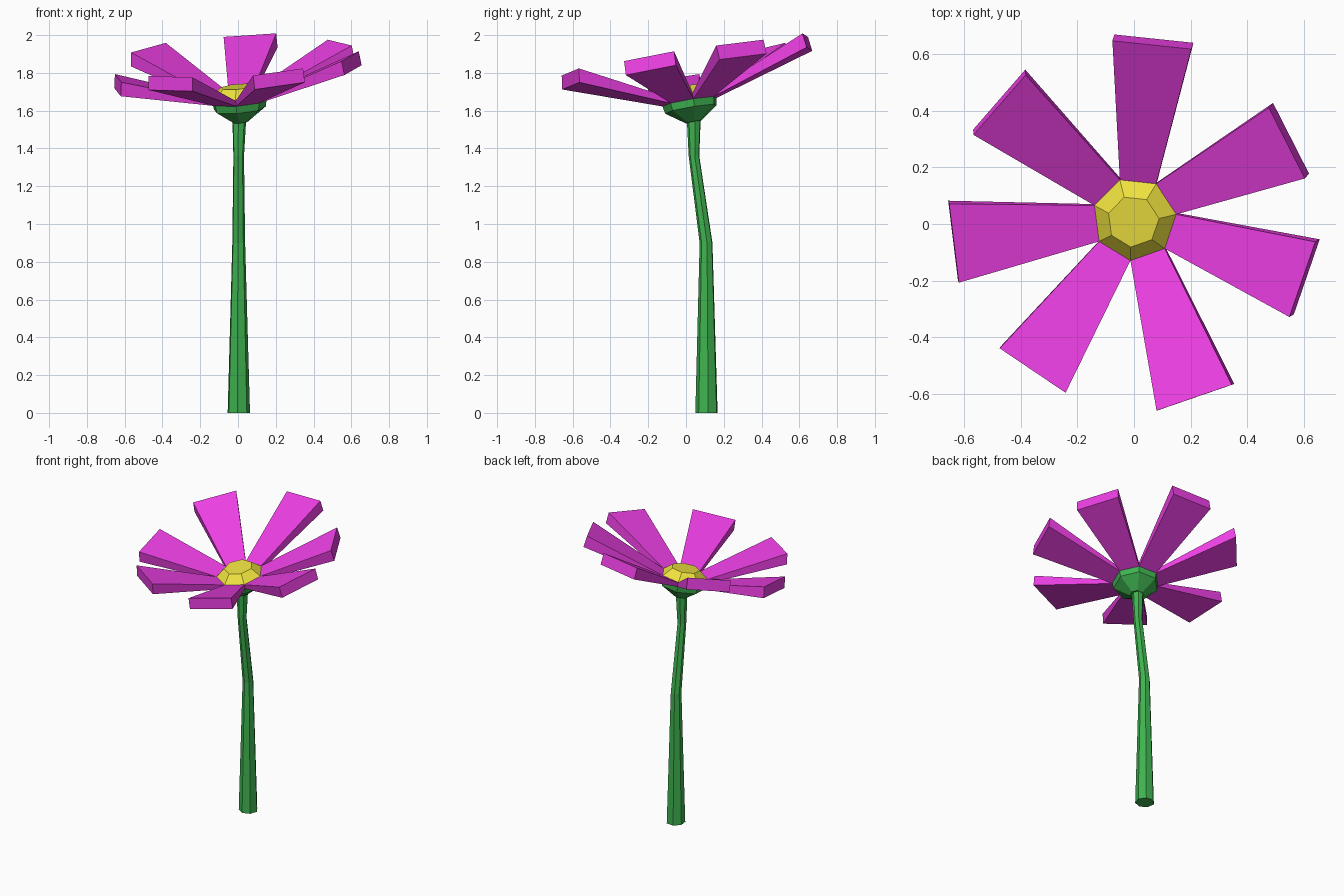
import bpy
from math import cos, sin, radians, tau
from mathutils import Vector

if "Cube" in bpy.data.objects:
    bpy.data.objects.remove(bpy.data.objects["Cube"])

SIDES, PHASE = 7, radians(7)
UP = Vector((-0.085, -0.167, 1)).normalized()      # tilted axis of the flower head
HEAD = Vector((0.004, 0.022, 1.648))
TILT = Vector((0, 0, 1)).rotation_difference(UP)


def material(name, rgb):
    m = bpy.data.materials.new(name)
    m.diffuse_color = (*rgb, 1)
    m.use_nodes = True
    m.node_tree.nodes["Principled BSDF"].inputs["Base Color"].default_value = m.diffuse_color
    return m


GREEN = material("green", (0.05, 0.45, 0.08))
PINK = material("magenta", (0.85, 0.05, 0.78))
YELLOW = material("yellow", (0.87, 0.77, 0.05))


def loft(name, rings, mat):
    """Closed solid through a stack of equal-length rings, lowest first."""
    n = len(rings[0])
    verts = [p for ring in rings for p in ring]
    faces = [tuple(reversed(range(n))), tuple(range(len(verts) - n, len(verts)))]
    for k in range(len(rings) - 1):
        for i in range(n):
            j = (i + 1) % n
            faces.append((k * n + i, k * n + j, k * n + n + j, k * n + n + i))
    mesh = bpy.data.meshes.new(name)
    mesh.from_pydata(verts, [], faces)
    mesh.materials.append(mat)
    obj = bpy.data.objects.new(name, mesh)
    bpy.context.collection.objects.link(obj)
    return obj


def ring(radius):
    return [Vector((radius * cos(PHASE + tau * i / SIDES),
                    radius * sin(PHASE + tau * i / SIDES), 0)) for i in range(SIDES)]


def head_ring(radius, height):
    return [HEAD + TILT @ (p + Vector((0, 0, height))) for p in ring(radius)]


# Bent, tapering stem: (x, y, z, radius)
stem_path = [(0.003, 0.11, 0, 0.061), (0.003, 0.107, 0.9, 0.035),
             (0.003, 0.043, 1.36, 0.029), (0.006, 0.042, 1.56, 0.038)]
loft("stem", [[Vector((x, y, z)) + p for p in ring(r)] for x, y, z, r in stem_path], GREEN)

# Green cup under the petals and yellow centre above it
loft("flower_cup", [head_ring(0.042, -0.11), head_ring(0.142, -0.04), head_ring(0.149, 0)], GREEN)
loft("flower_centre", [head_ring(0.147, 0), head_ring(0.149, 0.03), head_ring(0.092, 0.08)], YELLOW)

# Wedge petals, one per side of the cup: tip (angle, reach, lift above head plane)
tips = [(27, 0.617, 0.145), (84, 0.635, 0.167), (139, 0.635, 0.183), (187, 0.647, 0.118),
        (236, 0.645, 0.178), (289, 0.668, 0.17), (341, 0.64, 0.15)]
rim = head_ring(0.149, 0)
for i, (angle, reach, lift) in enumerate(tips):
    a = radians(angle)
    out, side = Vector((cos(a), sin(a), 0)), Vector((-sin(a), cos(a), 0))

    def tip(s):
        d = out * reach + side * s
        return HEAD + d + Vector((0, 0, 0.085 * d.x + 0.167 * d.y + lift))

    b0, b1 = rim[i], rim[(i + 1) % SIDES]
    low = [b0, tip(-0.14), tip(0.14), b1]
    thick = UP * 0.075 - out * 0.01
    high = [b0 + UP * 0.03, low[1] + thick, low[2] + thick, b1 + UP * 0.03]
    loft(f"petal_{i + 1}", [low, high], PINK)
